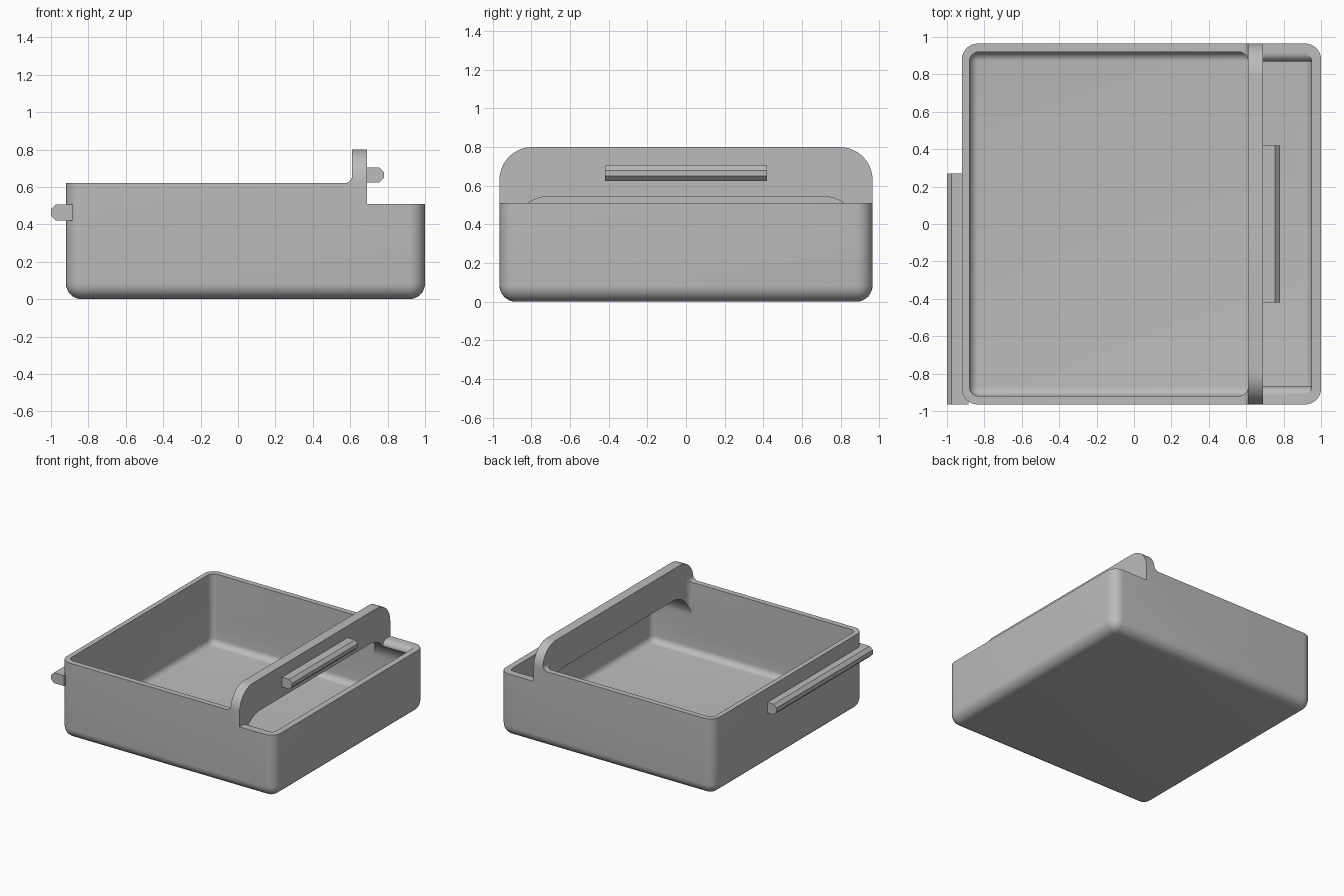
import bpy, bmesh
from math import sin, cos, radians
from mathutils import Vector

cube = bpy.data.objects.get("Cube")
if cube:
    bpy.data.objects.remove(cube, do_unlink=True)

grey = bpy.data.materials.new("plain_grey")
grey.use_nodes = True
grey.diffuse_color = (0.5, 0.5, 0.5, 1)
grey.node_tree.nodes["Principled BSDF"].inputs["Base Color"].default_value = (0.5, 0.5, 0.5, 1)


def make_object(name, bm):
    bmesh.ops.recalc_face_normals(bm, faces=bm.faces)
    mesh = bpy.data.meshes.new(name)
    bm.to_mesh(mesh)
    bm.free()
    mesh.materials.append(grey)
    obj = bpy.data.objects.new(name, mesh)
    bpy.context.collection.objects.link(obj)
    return obj


def arc(cx, cz, r, start, end, steps=12):
    angles = [radians(start + (end - start) * i / steps) for i in range(steps + 1)]
    return [(cx + r * cos(a), cz + r * sin(a)) for a in angles]


def mirrored(half):
    """Complete a y-z profile from its positive half."""
    return half + [(-y, z) for y, z in reversed(half)]


def prism(name, points, axis, start, end):
    """Extrude a side profile along x or y."""
    bm = bmesh.new()
    place = (lambda u, v: (start, u, v)) if axis == "x" else (lambda u, v: (u, start, v))
    face = bm.faces.new([bm.verts.new(place(u, v)) for u, v in points])
    out = bmesh.ops.extrude_face_region(bm, geom=[face])
    shift = Vector((end - start, 0, 0) if axis == "x" else (0, end - start, 0))
    bmesh.ops.translate(bm, vec=shift, verts=[v for v in out["geom"] if isinstance(v, bmesh.types.BMVert)])
    return make_object(name, bm)


def rounded_box(name, low, high, radius, round_bottom=True):
    """Box with rounded upright edges and, if wanted, a rounded bottom."""
    bm = bmesh.new()
    bmesh.ops.create_cube(bm, size=1)
    for v in bm.verts:
        v.co = [high[i] if v.co[i] > 0 else low[i] for i in range(3)]
    edges = []
    for e in bm.edges:
        a, b = e.verts
        upright = abs(a.co.z - b.co.z) > 0.01
        if upright or (round_bottom and max(a.co.z, b.co.z) < low[2] + 0.01):
            edges.append(e)
    bmesh.ops.bevel(bm, geom=edges, offset=radius, segments=8, profile=0.5, affect="EDGES")
    return make_object(name, bm)


def combine(target, cutter, operation):
    mod = target.modifiers.new("cut", "BOOLEAN")
    mod.operation = operation
    mod.solver = "EXACT"
    mod.object = cutter
    bpy.context.view_layer.objects.active = target
    bpy.ops.object.modifier_apply(modifier=mod.name)
    bpy.data.objects.remove(cutter, do_unlink=True)


# Outer shell with stepped rims and a raised cross bar
tray = rounded_box("tray", (-0.92, -0.965, 0), (1, 0.965, 1), 0.085)
steps = [(-2, -1), (2, -1), (2, 0.51), (0.69, 0.51), (0.69, 2), (0.61, 2)]
steps += arc(0.57, 0.66, 0.04, 0, -90, 6) + [(-2, 0.62)]
combine(tray, prism("step_cutter", steps, "y", -2, 2), "INTERSECT")

# Rounded shoulders of the cross bar
shoulders = mirrored([(1.2, -1), (1.2, 0.63)] + arc(0.795, 0.63, 0.17, 0, 90))
combine(tray, prism("shoulder_cutter", shoulders, "x", -2, 2), "INTERSECT")

# Full length hollow, arched where it passes under the cross bar
hollow = rounded_box("hollow", (-0.88, -0.92, 0.05), (0.95, 0.92, 1), 0.05)
arch = mirrored([(1.2, -1), (1.2, 0.325)] + arc(0.70, 0.325, 0.22, 0, 90, 16))
combine(hollow, prism("arch_cutter", arch, "x", -2, 2), "INTERSECT")
combine(tray, hollow, "DIFFERENCE")

# Open top of the main compartment
combine(tray, rounded_box("main_opening", (-0.88, -0.92, 0.2), (0.61, 0.92, 1.2), 0.05, False), "DIFFERENCE")

# Open top of the small compartment, with rolled side lips
opening = rounded_box("small_opening", (0.5, -0.915, 0.4), (0.95, 0.915, 1.2), 0.05, False)
lip = mirrored([(0.87, 0)] + arc(0.915, 0.465, 0.045, 180, 90, 8) + [(0.915, 2)])
combine(opening, prism("lip_cutter", lip, "x", 0.69, 2), "INTERSECT")
combine(tray, opening, "DIFFERENCE")


# Chamfered grip rails
def rail(name, root, tip, low, high, start, end):
    c = 0.025
    inset = tip - c if tip > root else tip + c
    points = [(root, low), (inset, low), (tip, low + c), (tip, high - c), (inset, high), (root, high)]
    return prism(name, points, "y", start, end)


parts = [tray,
         rail("bar_grip", 0.68, 0.78, 0.625, 0.705, -0.42, 0.42),
         rail("side_grip", -0.885, -1, 0.42, 0.505, -0.965, 0.27)]

# Smooth curves, crisp edges
for obj in parts:
    bpy.ops.object.select_all(action="DESELECT")
    obj.select_set(True)
    bpy.context.view_layer.objects.active = obj
    bpy.ops.object.shade_smooth_by_angle(angle=radians(30))
